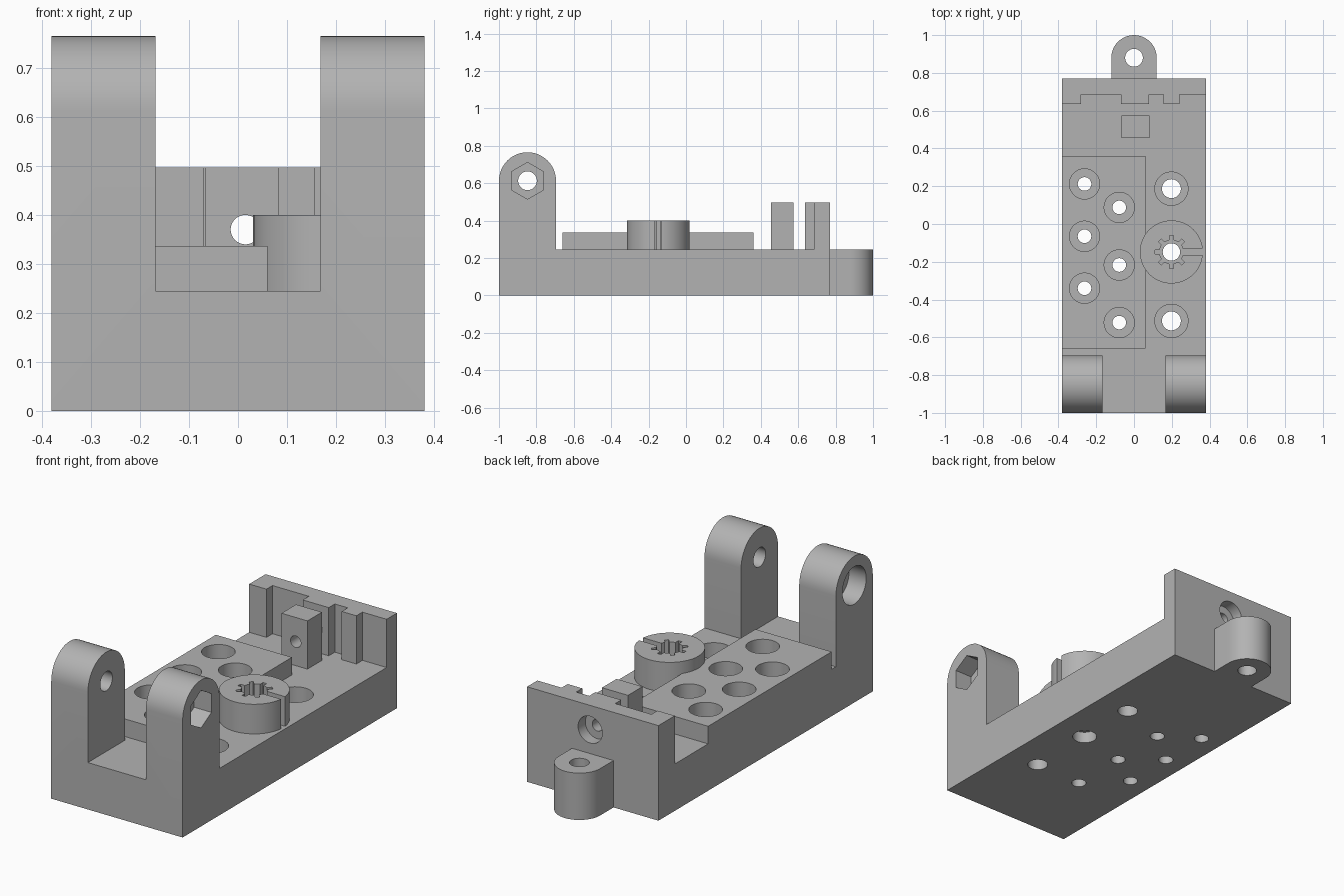
import bpy, bmesh
from math import sin, cos, pi, radians

cube = bpy.data.objects.get("Cube")
if cube:
    bpy.data.objects.remove(cube, do_unlink=True)

grey = bpy.data.materials.new("plain grey")
grey.use_nodes = True
COLOUR = (0.45, 0.45, 0.45, 1)
grey.diffuse_color = COLOUR
grey.node_tree.nodes["Principled BSDF"].inputs["Base Color"].default_value = COLOUR

AXES = {"x": lambda a, b, t: (t, a, b),
        "y": lambda a, b, t: (a, t, b),
        "z": lambda a, b, t: (a, b, t)}


def prism(name, outline, lo, hi, axis="z"):
    """Extrude a closed 2D outline along an axis."""
    bm = bmesh.new()
    place = AXES[axis]
    ends = [[bm.verts.new(place(a, b, t)) for a, b in outline] for t in (lo, hi)]
    bm.faces.new(ends[0])
    bm.faces.new(ends[1])
    n = len(outline)
    for i in range(n):
        j = (i + 1) % n
        bm.faces.new((ends[0][i], ends[0][j], ends[1][j], ends[1][i]))
    bmesh.ops.recalc_face_normals(bm, faces=bm.faces)
    mesh = bpy.data.meshes.new(name)
    bm.to_mesh(mesh)
    bm.free()
    mesh.materials.append(grey)
    ob = bpy.data.objects.new(name, mesh)
    bpy.context.collection.objects.link(ob)
    return ob


def arc(a, b, r, start=0, end=2 * pi, n=48):
    closed = end - start >= 2 * pi
    steps = n if closed else n + 1
    return [(a + r * cos(start + (end - start) * i / n),
             b + r * sin(start + (end - start) * i / n)) for i in range(steps)]


def rect(a0, a1, b0, b1):
    return [(a0, b0), (a1, b0), (a1, b1), (a0, b1)]


def cylinder(name, a, b, r, lo, hi, axis="z"):
    return prism(name, arc(a, b, r), lo, hi, axis)


def combine(ob, tools, operation, keep=False):
    """Apply booleans in turn, then remove the helper solids."""
    bpy.context.view_layer.objects.active = ob
    for tool in tools:
        tool.hide_render = True
        mod = ob.modifiers.new(tool.name, "BOOLEAN")
        mod.operation, mod.solver, mod.object = operation, "EXACT", tool
        bpy.ops.object.modifier_apply(modifier=mod.name)
        if not keep:
            bpy.data.objects.remove(tool, do_unlink=True)


def merge_flat_faces(ob):
    bm = bmesh.new()
    bm.from_mesh(ob.data)
    bmesh.ops.dissolve_limit(bm, angle_limit=radians(1), verts=bm.verts, edges=bm.edges)
    bm.to_mesh(ob.data)
    bm.free()


HALF, DECK, WALL_TOP, BACK = 0.38, 0.245, 0.497, 0.77
LUG_Y, LUG_Z, LUG_R = -0.8475, 0.6125, 0.1525
HUB_X, HUB_Y, HUB_TOP = 0.198, -0.148, 0.4
PIN_X, PIN_Z = 0.015, 0.37

# Chassis: floor, raised plate, notched rear wall and two front lugs
chassis = prism("chassis", rect(-HALF, HALF, -1, BACK), 0, DECK)
plate = prism("raised_plate", rect(-HALF, 0.06, -0.66, 0.36), 0.1, 0.337)

outline = [(HALF, BACK), (-HALF, BACK)]
near, far = 0.635, 0.685
steps = [(-HALF, near), (-0.28, far), (-0.07, near), (0.08, far), (0.155, near), (0.24, far)]
for i, (x, y) in enumerate(steps):
    x_end = steps[i + 1][0] if i + 1 < len(steps) else HALF
    outline += [(x, y), (x_end, y)]
wall = prism("rear_wall", outline, 0.1, WALL_TOP)

lug_side = [(LUG_Y - LUG_R, 0.1), (LUG_Y + LUG_R, 0.1)] + arc(LUG_Y, LUG_Z, LUG_R, 0, pi, 24)
lugs = [prism("front_lug", lug_side, *span, "x") for span in ((-HALF, -0.168), (0.168, HALF))]
combine(chassis, [plate, wall] + lugs, "UNION")
merge_flat_faces(chassis)

# Stepped screw holes: x, y positions, head radius, shank radius
cutters = []
screw_rows = [(-0.262, (0.212, -0.065, -0.34), 0.08, 0.036),
              (-0.078, (0.088, -0.217, -0.522), 0.08, 0.036),
              (HUB_X, (0.187, -0.513), 0.088, 0.05)]
for x, ys, head, shank in screw_rows:
    for y in ys:
        cutters.append(cylinder("screw_head", x, y, head, 0.1, 0.6))
        cutters.append(cylinder("screw_shank", x, y, shank, -0.1, 0.2))
cutters.append(cylinder("hub_bore", HUB_X, HUB_Y, 0.046, -0.1, 0.5))
cutters.append(cylinder("hub_recess", HUB_X, HUB_Y, 0.06, -0.1, 0.06))

# Axle holes with a hexagonal nut pocket and a round head pocket
cutters.append(cylinder("axle_hole", LUG_Y, LUG_Z, 0.05, -0.6, 0.6, "x"))
hexagon = arc(LUG_Y, LUG_Z, 0.098, pi / 6, pi / 6 + 2 * pi, 6)
cutters.append(prism("nut_pocket", hexagon, 0.28, 0.6, "x"))
cutters.append(cylinder("head_pocket", LUG_Y, LUG_Z, 0.098, -0.6, -0.28, "x"))

# Rear wall pin hole with a counterbore on the back
cutters.append(cylinder("pin_counterbore", PIN_X, PIN_Z, 0.07, 0.71, 0.9, "y"))
cutters.append(cylinder("pin_hole", PIN_X, PIN_Z, 0.03, 0.6, 0.9, "y"))
combine(chassis, cutters, "DIFFERENCE")

# Upright block in front of the rear wall
block = prism("upright_block", rect(-0.067, 0.083, 0.455, 0.575), DECK, WALL_TOP)
combine(block, [cylinder("block_hole", PIN_X, PIN_Z, 0.03, 0.3, 0.7, "y")], "DIFFERENCE")

# Split hub with a splined bore
hub = cylinder("split_hub", HUB_X, HUB_Y, 0.167, DECK, HUB_TOP)
spline = []
for i in range(32):
    k = i // 4
    middle = k * pi / 4
    r, da = ((0.064, -0.16), (0.088, -0.115), (0.088, 0.115), (0.064, 0.16))[i % 4]
    spline.append((HUB_X + r * cos(middle + da), HUB_Y + r * sin(middle + da)))
slit = rect(HUB_X + 0.05, 0.5, HUB_Y - 0.017, HUB_Y + 0.017)
combine(hub, [prism("spline", spline, 0.2, 0.5), prism("slit", slit, 0.2, 0.5)], "DIFFERENCE")

# Rounded rear tab
tab_outline = [(-0.12, BACK), (0.12, BACK)] + arc(0, 0.88, 0.12, 0, pi, 24)
tab = prism("rear_tab", tab_outline, 0, DECK)
combine(tab, [cylinder("tab_hole", 0, 0.88, 0.047, -0.1, 0.5)], "DIFFERENCE")

# Smooth rounded walls and keep the corners crisp
bpy.ops.object.select_all(action="DESELECT")
for ob in (chassis, block, hub, tab):
    ob.select_set(True)
bpy.context.view_layer.objects.active = chassis
bpy.ops.object.shade_smooth_by_angle(angle=radians(30))
